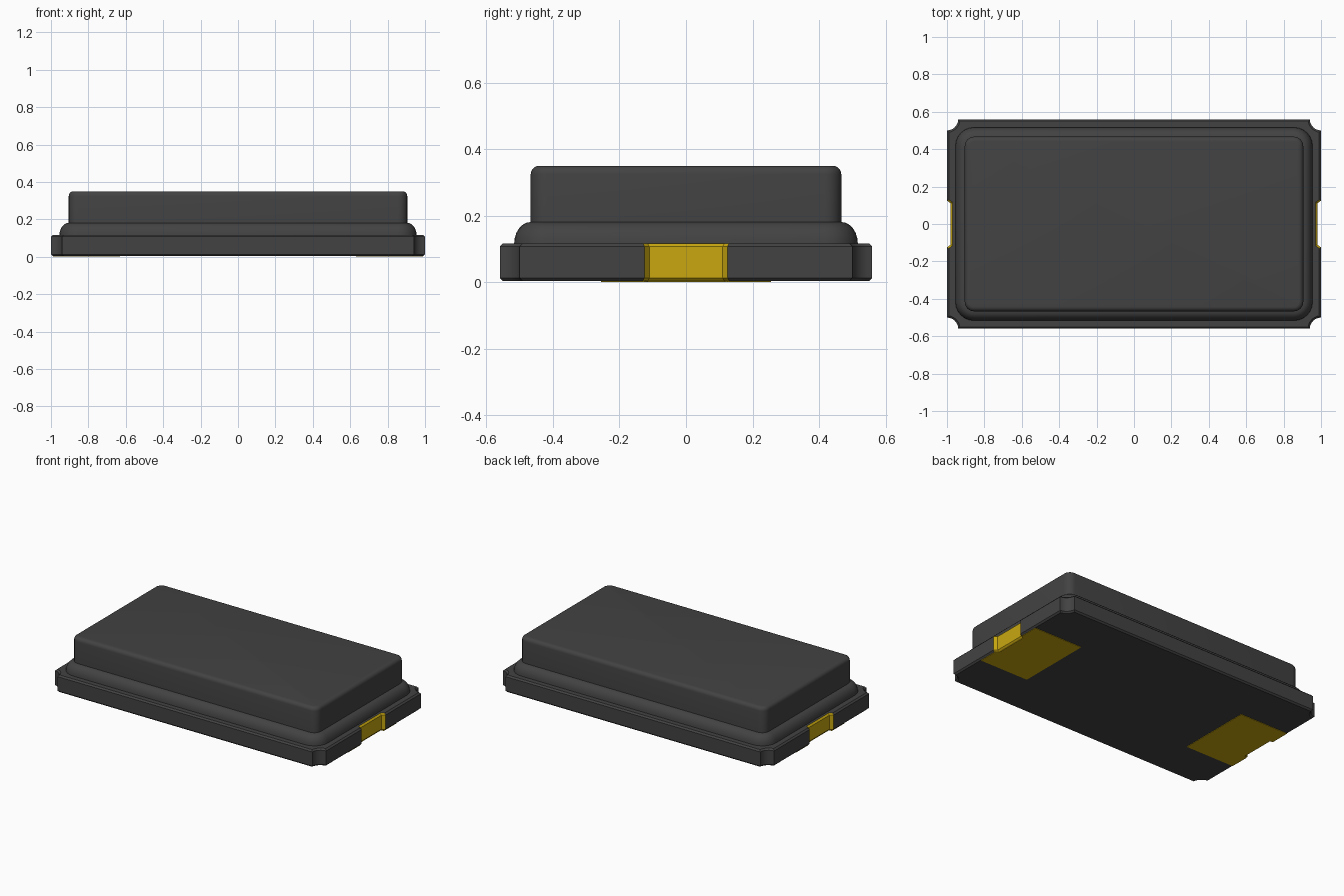
import bpy, bmesh, math
from math import sin, cos, pi

cube = bpy.data.objects.get("Cube")
if cube:
    bpy.data.objects.remove(cube, do_unlink=True)


def material(name, rgb, rough=0.6):
    m = bpy.data.materials.new(name)
    m.use_nodes = True
    m.diffuse_color = (*rgb, 1)
    bsdf = m.node_tree.nodes["Principled BSDF"]
    bsdf.inputs["Base Color"].default_value = (*rgb, 1)
    bsdf.inputs["Roughness"].default_value = rough
    return m


dark = material("dark grey", (0.055, 0.055, 0.055))
gold = material("gold", (0.58, 0.39, 0.005))


def finish(bm, name, mats):
    bmesh.ops.recalc_face_normals(bm, faces=bm.faces)
    me = bpy.data.meshes.new(name)
    bm.to_mesh(me)
    bm.free()
    ob = bpy.data.objects.new(name, me)
    bpy.context.collection.objects.link(ob)
    for m in mats:
        me.materials.append(m)
    bpy.ops.object.select_all(action='DESELECT')
    ob.select_set(True)
    bpy.context.view_layer.objects.active = ob
    bpy.ops.object.shade_smooth_by_angle(angle=math.radians(30))
    return ob


def prism(outline, z0, z1):
    """Extrude a flat outline between two heights."""
    bm = bmesh.new()
    face = bm.faces.new([bm.verts.new((x, y, z0)) for x, y in outline])
    out = bmesh.ops.extrude_face_region(bm, geom=[face])
    for v in out["geom"]:
        if isinstance(v, bmesh.types.BMVert):
            v.co.z = z1
    return bm


def rounded_rect(hx, hy, r, seg=6):
    pts = []
    for k, (sx, sy) in enumerate([(1, 1), (-1, 1), (-1, -1), (1, -1)]):
        for i in range(seg + 1):
            a = (k + i / seg) * pi / 2
            pts.append((sx * (hx - r) + r * cos(a), sy * (hy - r) + r * sin(a)))
    return pts


# Base plate: scooped corners and a shallow contact recess at each end
HX, HY, R = 1.0, 0.56, 0.06
RECESS = [(HX, -0.125), (HX - 0.02, -0.11), (HX - 0.02, 0.11), (HX, 0.125)]
corner = [(HX - R * sin(a), HY - R * cos(a))
          for a in [(pi / 2) * i / 6 for i in range(7)]]   # top edge to end edge
corner = corner[::-1] if corner[0][1] > corner[-1][1] else corner
right_top = sorted(corner, key=lambda p: p[1])             # going up and inward
half = [(x, -y) for x, y in reversed(right_top)] + RECESS + right_top
outline = half + [(-x, -y) for x, y in half]

bm = prism(outline, 0.003, 0.117)
rim = [e for e in bm.edges if abs(e.verts[0].co.z - e.verts[1].co.z) < 1e-5]
bmesh.ops.bevel(bm, geom=rim, offset=0.01, segments=1, affect='EDGES')
for f in bm.faces:                                         # plated recess walls
    c = f.calc_center_median()
    if abs(c.x) > 0.95 and abs(c.y) < 0.124:
        f.material_index = 1
finish(bm, "base_plate", [dark, gold])

# Lid: rounded flange, straight walls and softly rounded top
LX, LY, LR = 0.905, 0.467, 0.05
steps = [(0.05 * cos(t), 0.115 + 0.066 * sin(t))
         for t in [pi / 2 * i / 6 for i in range(7)]]
steps += [(-0.025 * (1 - cos(t)), 0.325 + 0.025 * sin(t))
          for t in [pi / 2 * i / 5 for i in range(6)]]
bm = bmesh.new()
rings = [[bm.verts.new((x, y, z)) for x, y in rounded_rect(LX + d, LY + d, LR + d)]
         for d, z in steps]
for a, b in zip(rings, rings[1:]):
    for i in range(len(a)):
        j = (i + 1) % len(a)
        bm.faces.new((a[i], a[j], b[j], b[i]))
bm.faces.new(rings[0][::-1])
bm.faces.new(rings[-1])
finish(bm, "lid", [dark])

# Solder pads under each end, cut to follow the recess
pad = [(0.63, -0.255), (0.99, -0.255), (0.99, -0.125), (0.97, -0.115),
       (0.97, 0.115), (0.99, 0.125), (0.99, 0.255), (0.63, 0.255)]
for side, s in (("left", 1), ("right", -1)):
    finish(prism([(s * x, s * y) for x, y in pad], 0.0, 0.005),
           side + "_solder_pad", [gold])
